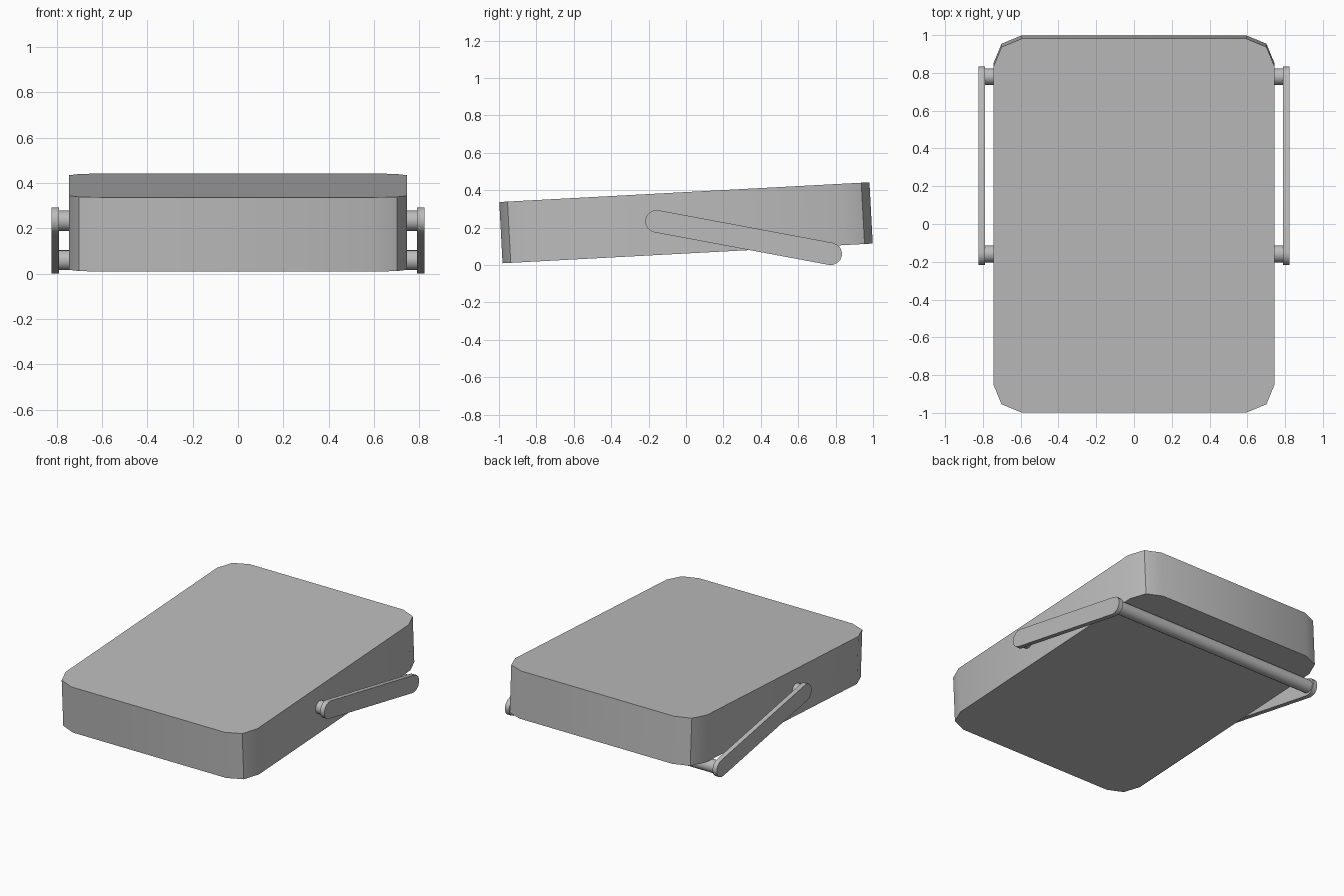
import bpy
import bmesh
import math
from mathutils import Matrix

cube = bpy.data.objects.get("Cube")
if cube:
    bpy.data.objects.remove(cube, do_unlink=True)

grey = bpy.data.materials.new("plain grey")
grey.use_nodes = True
colour = (0.5, 0.5, 0.5, 1)
grey.diffuse_color = colour
grey.node_tree.nodes["Principled BSDF"].inputs["Base Color"].default_value = colour

# Turns a flat outline so that it lies in the side plane and extrudes along x
SIDEWAYS = Matrix(((0, 0, 1, 0), (1, 0, 0, 0), (0, 1, 0, 0), (0, 0, 0, 1)))


def arc(cx, cy, radius, start, end, steps):
    angles = [math.radians(start + (end - start) * i / steps) for i in range(steps + 1)]
    return [(cx + radius * math.cos(a), cy + radius * math.sin(a)) for a in angles]


def prism(name, outline, low, high, matrix):
    """Extrude a flat outline from low to high, then place it."""
    bm = bmesh.new()
    face = bm.faces.new([bm.verts.new((u, v, low)) for u, v in outline])
    new = bmesh.ops.extrude_face_region(bm, geom=[face])["geom"]
    top = [v for v in new if isinstance(v, bmesh.types.BMVert)]
    bmesh.ops.translate(bm, verts=top, vec=(0, 0, high - low))
    bm.transform(matrix)
    bmesh.ops.recalc_face_normals(bm, faces=bm.faces)
    mesh = bpy.data.meshes.new(name)
    bm.to_mesh(mesh)
    bm.free()
    mesh.materials.append(grey)
    mesh.shade_smooth()
    mesh.set_sharp_from_angle(angle=math.radians(35))
    obj = bpy.data.objects.new(name, mesh)
    bpy.context.collection.objects.link(obj)
    return obj


def rod(name, y, z, radius, x1, x2):
    circle = arc(y, z, radius, 0, 360, 20)[:-1]
    return prism(name, circle, x1, x2, SIDEWAYS)


# Tilted slab with rounded corners
half_w, half_l, corner = 0.745, 0.991, 0.15
ix, iy = half_w - corner, half_l - corner
outline = []
for i, (sx, sy) in enumerate(((1, 1), (-1, 1), (-1, -1), (1, -1))):
    outline += arc(sx * ix, sy * iy, corner, 90 * i, 90 * i + 90, 2)
tilt = Matrix.Translation((0, 0, 0.226)) @ Matrix.Rotation(math.radians(3.05), 4, "X")
prism("body", outline, -0.164, 0.164, tilt)

# Folding stand: round-ended arms, pivots and the bar joining the arms
pivot_y, pivot_z = -0.158, 0.234
foot_y, foot_z = 0.774, 0.06
dy, dz = foot_y - pivot_y, foot_z - pivot_z
length, slope = math.hypot(dy, dz), math.atan2(dz, dy)
arm = arc(0, 0, 0.06, 90, 270, 8) + arc(length, 0, 0.06, -90, 90, 8)
place = (SIDEWAYS @ Matrix.Translation((pivot_y, pivot_z, 0))
         @ Matrix.Rotation(slope, 4, "Z"))
for side, s in (("left", 1), ("right", -1)):
    prism(side + "_stand_arm", arm, *sorted((s * 0.79, s * 0.823)), place)
    rod(side + "_pivot", pivot_y, pivot_z, 0.045, *sorted((s * 0.70, s * 0.80)))
rod("stand_bar", foot_y + 0.006, foot_z, 0.044, -0.80, 0.80)
